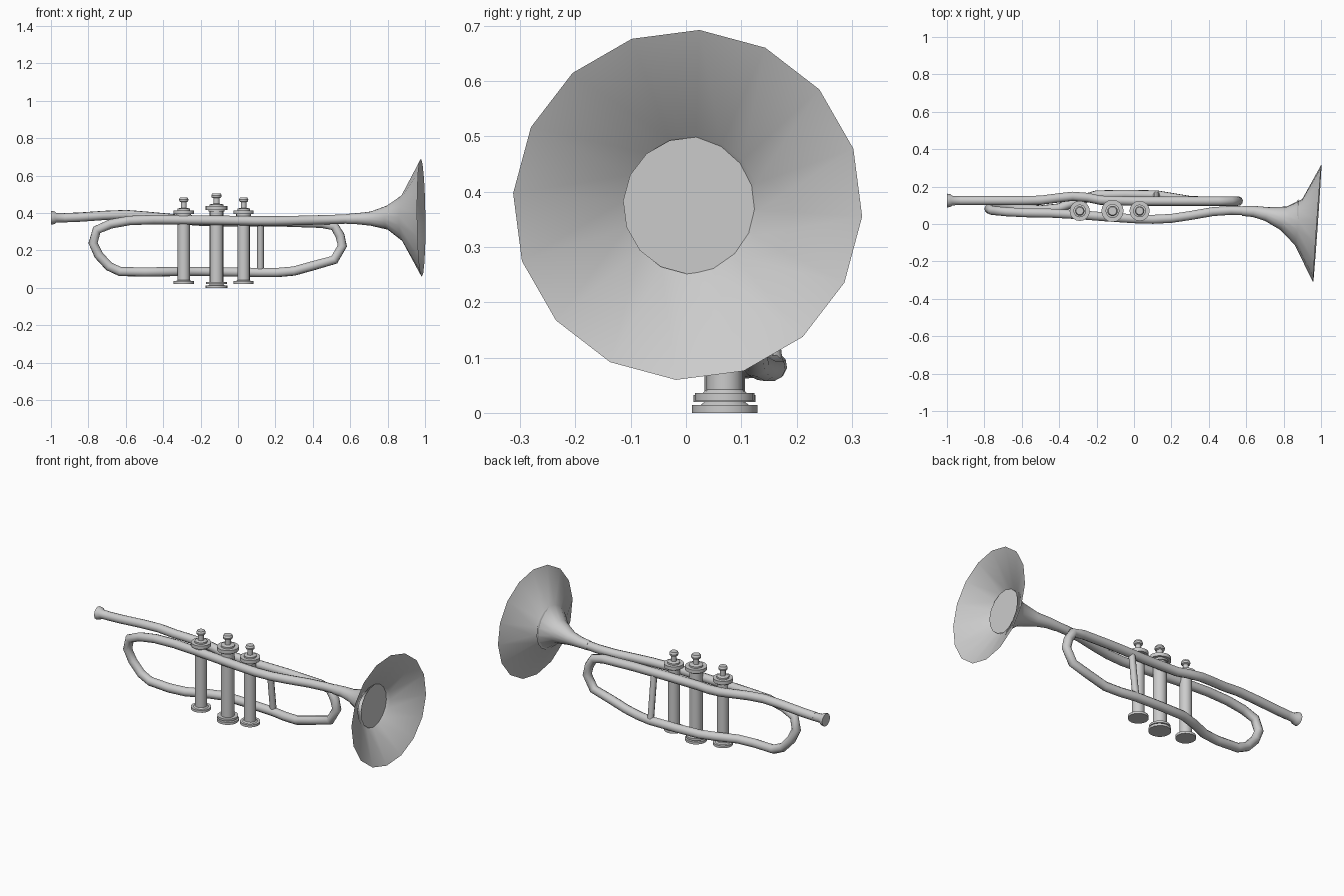
import bpy, bmesh, math
from mathutils import Vector

if "Cube" in bpy.data.objects:
    bpy.data.objects.remove(bpy.data.objects["Cube"])


def finish(name, bm, angle):
    bmesh.ops.recalc_face_normals(bm, faces=bm.faces)
    me = bpy.data.meshes.new(name)
    bm.to_mesh(me)
    bm.free()
    ob = bpy.data.objects.new(name, me)
    bpy.context.collection.objects.link(ob)
    bpy.ops.object.select_all(action='DESELECT')
    ob.select_set(True)
    bpy.context.view_layer.objects.active = ob
    bpy.ops.object.shade_smooth_by_angle(angle=math.radians(angle))
    return ob


def tube(name, pts, sides=10, phase=0.0, caps=(True, True)):
    """Sweep a ring along points (x, y, z, radius)."""
    P = [Vector(p[:3]) for p in pts]
    bm = bmesh.new()
    rings, u, prev = [], None, None
    for i, p in enumerate(P):
        a = (p - P[i - 1]).normalized() if i else None
        b = (P[i + 1] - p).normalized() if i < len(P) - 1 else None
        t = ((a or b) + (b or a)).normalized()
        if u is None:
            u = Vector((0, 0, 1)) if abs(t.z) < 0.8 else Vector((1, 0, 0))
        else:
            u = prev.rotation_difference(t) @ u
        u = (u - t * u.dot(t)).normalized()
        v, prev = t.cross(u), t
        rings.append([bm.verts.new(p + pts[i][3] * (
            u * math.cos(phase + 2 * math.pi * k / sides) +
            v * math.sin(phase + 2 * math.pi * k / sides))) for k in range(sides)])
    for r, s in zip(rings, rings[1:]):
        for k in range(sides):
            j = (k + 1) % sides
            bm.faces.new((r[k], r[j], s[j], s[k]))
    if caps[0]:
        bm.faces.new(rings[0])
    if caps[1]:
        bm.faces.new(rings[-1])
    return finish(name, bm, 50)


def lathe(name, x, y, prof, sides=16):
    """Turn a profile of (radius, z) about a vertical axis."""
    bm = bmesh.new()
    rings = [[bm.verts.new((x + r * math.cos(2 * math.pi * k / sides),
                            y + r * math.sin(2 * math.pi * k / sides), z))
              for k in range(sides)] for r, z in prof]
    for r, s in zip(rings, rings[1:]):
        for k in range(sides):
            j = (k + 1) % sides
            bm.faces.new((r[k], r[j], s[j], s[k]))
    bm.faces.new(rings[0])
    bm.faces.new(rings[-1])
    return finish(name, bm, 35)


R = 0.025

# Bell flare, open at the rim, with an inner closing wall
tube("bell", [(.58, .07, .368, .027), (.64, .067, .37, .03), (.71, .053, .37, .038),
              (.80, .03, .376, .065), (.88, .010, .375, .125), (.98, .003, .376, .317)],
     16, math.radians(-4), (True, False))
tube("bell_inner_wall", [(.875, .010, .375, .118), (.88, .010, .375, .124)], 16,
     math.radians(-4))

# Bell tube running back to the left bow
bell_tube = [(.60, .07, .369), (.52, .073, .366), (.42, .066, .363), (.30, .045, .36),
             (.20, .03, .358), (.10, .025, .358), (0, .028, .36), (-.15, .038, .362),
             (-.30, .05, .364), (-.45, .058, .365), (-.58, .06, .36), (-.68, .065, .342)]
# Left bow, lower tube (bulging past the valves) and right bow
left_bow = [(-.755, .072, .31), (-.775, .08, .24), (-.745, .085, .175),
            (-.69, .085, .115), (-.63, .083, .087)]
lower = [(-.5, .075, .085), (-.40, .085, .086), (-.30, .125, .088), (-.20, .155, .088),
         (-.05, .158, .085), (.12, .155, .082), (.21, .14, .082), (.30, .125, .09),
         (.40, .122, .118)]
right_bow = [(.515, .122, .15), (.558, .122, .225), (.545, .122, .28), (.515, .122, .33),
             (.45, .122, .345)]
# Lead pipe
lead = [(.25, .122, .352), (.0, .122, .353), (-.18, .127, .355), (-.25, .142, .36),
        (-.33, .148, .368), (-.40, .14, .375), (-.50, .127, .384), (-.60, .125, .392),
        (-.72, .125, .387), (-.85, .125, .378), (-.93, .125, .375)]
tube("main_tubing", [(*p, R) for p in bell_tube + left_bow + lower + right_bow + lead])

# Mouthpiece
tube("mouthpiece", [(-.92, .125, .375, .024), (-.97, .125, .375, .025),
                    (-.982, .125, .375, .034), (-1.0, .125, .375, .037)], 12)

# Brace between lead pipe and lower tube
tube("brace", [(.12, .157, .09, .018), (.12, .125, .35, .018)], 8)

# Three valves: the middle one is taller and wider
valves = [("valve_left", -.29, .022, 0, 1.0), ("valve_middle", -.115, 0, .022, 1.1),
          ("valve_right", .03, .022, 0, 1.0)]
for name, x, base, lift, s in valves:
    t = lift
    prof = [(.054, base), (.054, base + .014), (.04, base + .014), (.033, base + .02),
            (.033, .385 + t), (.04, .385 + t), (.04, .395 + t), (.054, .395 + t),
            (.054, .415 + t), (.034, .415 + t), (.034, .424 + t), (.015, .428 + t),
            (.015, .458 + t), (.023, .462 + t), (.025, .472 + t), (.020, .483 + t)]
    lathe(name, x, .07, [(r * s, z) for r, z in prof])
    if lift:
        lathe("valve_middle_lower_ring", x, .07, [(.056, .02), (.056, .032)])
